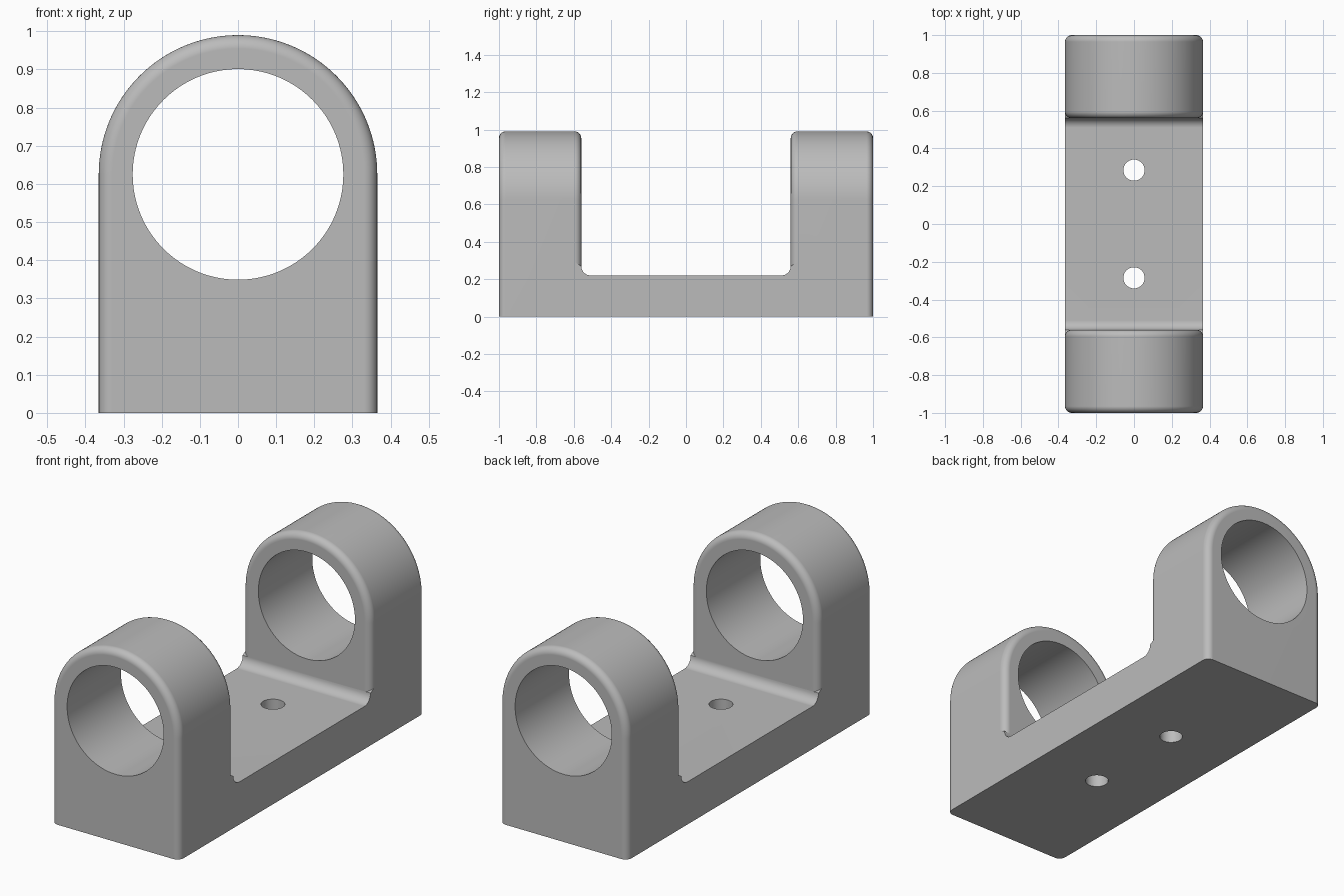
import bpy, bmesh
from math import sin, cos, pi

HALF_W, ARCH_Z, LENGTH = 0.365, 0.625, 1.0
INNER_Y, BASE_H = 0.56, 0.22
ROUND, FILLET, STEPS = 0.035, 0.05, 8

cube = bpy.data.objects.get("Cube")
if cube:
    bpy.data.objects.remove(cube, do_unlink=True)

grey = bpy.data.materials.new("light_grey")
grey.use_nodes = True
GREY = (0.5, 0.5, 0.5, 1)
grey.diffuse_color = GREY
grey.node_tree.nodes["Principled BSDF"].inputs["Base Color"].default_value = GREY


def loft(name, rings):
    """Closed solid through matching rings of points."""
    bm = bmesh.new()
    loops = [[bm.verts.new(p) for p in ring] for ring in rings]
    for a, b in zip(loops, loops[1:]):
        for i in range(len(a)):
            j = (i + 1) % len(a)
            bm.faces.new((a[i], a[j], b[j], b[i]))
    bm.faces.new(loops[0])
    bm.faces.new(loops[-1])
    bmesh.ops.recalc_face_normals(bm, faces=bm.faces)
    mesh = bpy.data.meshes.new(name)
    bm.to_mesh(mesh)
    bm.free()
    mesh.materials.append(grey)
    obj = bpy.data.objects.new(name, mesh)
    bpy.context.collection.objects.link(obj)
    return obj


def arch(y, inset):
    r = HALF_W - inset
    arc = [(r * cos(pi * i / 64), y, ARCH_Z + r * sin(pi * i / 64)) for i in range(65)]
    return [(r, y, 0)] + arc + [(-r, y, 0)]


def combine(target, other, operation):
    mod = target.modifiers.new(operation.lower(), 'BOOLEAN')
    mod.operation, mod.solver, mod.object = operation, 'EXACT', other
    bpy.context.view_layer.objects.active = target
    bpy.ops.object.modifier_apply(modifier=mod.name)
    bpy.data.objects.remove(other, do_unlink=True)


# Base slab whose top curves up into the uprights
half = []
for i in range(STEPS + 1):
    a = pi / 2 * i / STEPS
    half.append((INNER_Y - FILLET + FILLET * sin(a), BASE_H + FILLET * (1 - cos(a))))
half += [(INNER_Y + ROUND, BASE_H + FILLET + 0.02), (0.8, BASE_H), (0.8, 0)]
profile = half + [(-y, z) for y, z in reversed(half)]
bracket = loft("double_ring_bracket", [[(x, y, z) for y, z in profile] for x in (-HALF_W, HALF_W)])

# Arched uprights with rounded rims
quarter = [pi / 2 * i / STEPS for i in range(STEPS + 1)]
stations = [(INNER_Y + ROUND * (1 - cos(a)), ROUND * (1 - sin(a))) for a in quarter]
stations += [(LENGTH - ROUND * (1 - cos(a)), ROUND * (1 - sin(a))) for a in reversed(quarter)]
for side in (-1, 1):
    combine(bracket, loft("upright", [arch(side * y, d) for y, d in stations]), 'UNION')

# Large bore through both uprights
angles = [2 * pi * i / 128 for i in range(128)]
bore = loft("bore", [[(0.276 * cos(a), y, ARCH_Z + 0.276 * sin(a)) for a in angles] for y in (-1.2, 1.2)])
combine(bracket, bore, 'DIFFERENCE')

# Screw holes through the base
for y in (-0.285, 0.285):
    hole = loft("screw_hole", [[(0.056 * cos(a), y + 0.056 * sin(a), z) for a in angles[::2]]
                               for z in (-0.2, 0.32)])
    combine(bracket, hole, 'DIFFERENCE')

# Smooth curves, crisp hole and bottom edges
bpy.ops.object.select_all(action='DESELECT')
bracket.select_set(True)
bpy.context.view_layer.objects.active = bracket
bpy.ops.object.shade_smooth_by_angle(angle=pi / 6)
normals = bracket.modifiers.new("weighted_normals", 'WEIGHTED_NORMAL')
normals.keep_sharp = True
